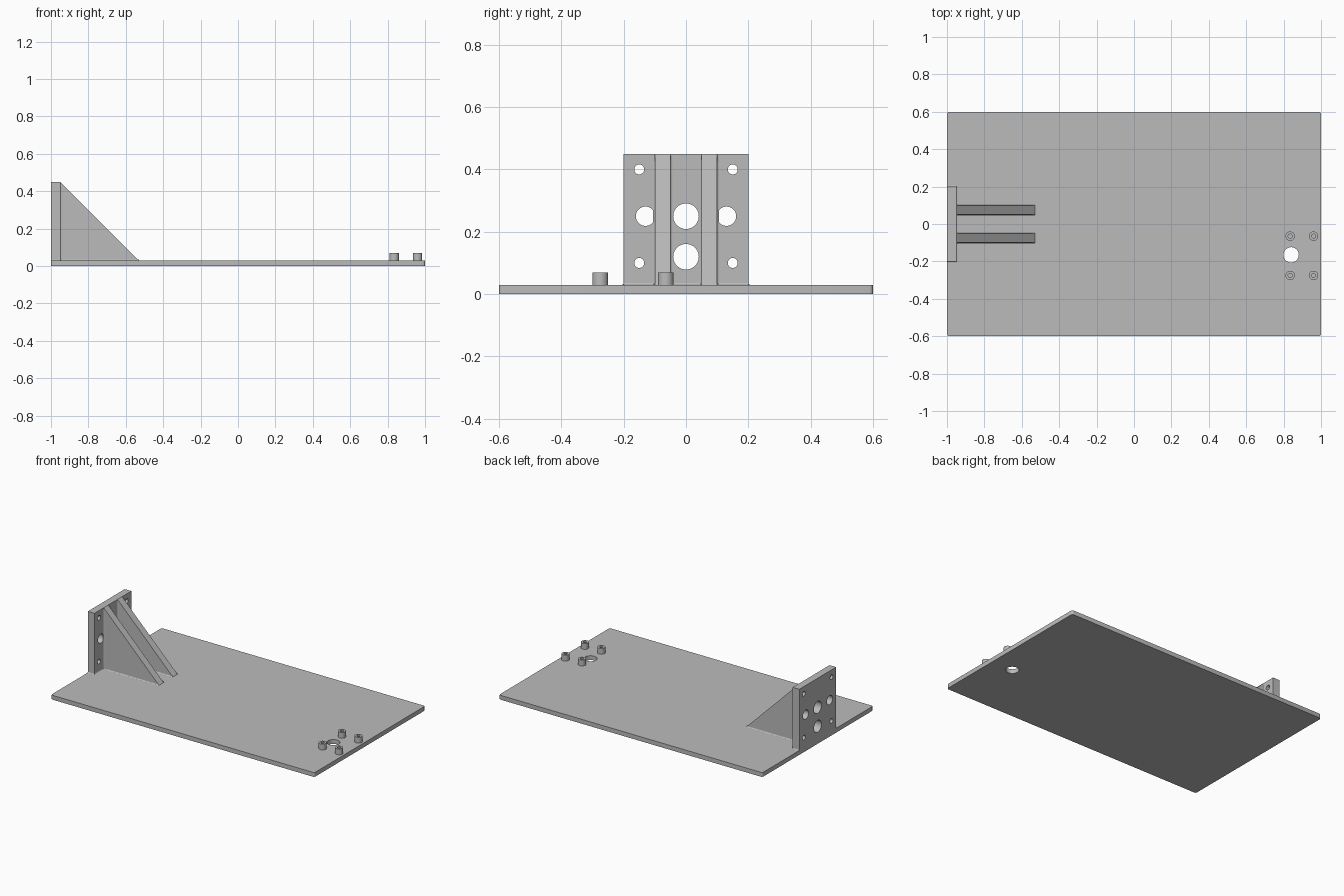
import bpy, bmesh, math
from mathutils import Vector

cube = bpy.data.objects.get("Cube")
if cube:
    bpy.data.objects.remove(cube, do_unlink=True)

grey = bpy.data.materials.new("plain grey")
grey.use_nodes = True
GREY = (0.5, 0.5, 0.5, 1)
grey.diffuse_color = GREY
grey.node_tree.nodes["Principled BSDF"].inputs["Base Color"].default_value = GREY

BASE_TOP, PLATE_TOP = 0.03, 0.45
BACK, FACE = -1.0, -0.95
RIB_TIP = -0.53
FILLET = 0.006


def prism(name, outline, along):
    """Extrude a planar outline of 3D points along a vector."""
    bm = bmesh.new()
    face = bm.faces.new([bm.verts.new(p) for p in outline])
    moved = bmesh.ops.extrude_face_region(bm, geom=[face])["geom"]
    bmesh.ops.translate(bm, vec=along, verts=[v for v in moved if isinstance(v, bmesh.types.BMVert)])
    bmesh.ops.recalc_face_normals(bm, faces=bm.faces)
    mesh = bpy.data.meshes.new(name)
    bm.to_mesh(mesh)
    bm.free()
    obj = bpy.data.objects.new(name, mesh)
    bpy.context.collection.objects.link(obj)
    mesh.materials.append(grey)
    return obj


def disc(centre, radius, u, v, steps=40):
    turns = [2 * math.pi * i / steps for i in range(steps)]
    return [Vector(centre) + radius * (math.cos(a) * Vector(u) + math.sin(a) * Vector(v)) for a in turns]


def smooth(obj):
    bpy.ops.object.select_all(action='DESELECT')
    obj.select_set(True)
    bpy.context.view_layer.objects.active = obj
    bpy.ops.object.shade_smooth_by_angle(angle=math.radians(30))


def drill(obj, outline, along):
    """Cut a hole, then discard its cutter."""
    cutter = prism("hole_cutter", outline, along)
    cutter.hide_render = True
    mod = obj.modifiers.new("hole", 'BOOLEAN')
    mod.operation, mod.solver, mod.object = 'DIFFERENCE', 'EXACT', cutter
    bpy.ops.object.select_all(action='DESELECT')
    bpy.context.view_layer.objects.active = obj
    obj.select_set(True)
    bpy.ops.object.modifier_apply(modifier=mod.name)
    bpy.data.objects.remove(cutter, do_unlink=True)


def fillet(name, corner, u, v, along):
    """Concave strip in the corner between the directions u and v."""
    c, u, v = Vector(corner), Vector(u), Vector(v)
    arc = [c + FILLET * ((1 - math.sin(a)) * u + (1 - math.cos(a)) * v)
           for a in (math.pi / 2 * i / 4 for i in range(5))]
    smooth(prism(name, [c] + arc, along))


X, Y, Z = Vector((1, 0, 0)), Vector((0, 1, 0)), Vector((0, 0, 1))

# Base board with softly rounded vertical corners and one cable hole
R = 0.012
outline = []
for i, (sx, sy) in enumerate([(1, 1), (-1, 1), (-1, -1), (1, -1)]):
    for k in range(5):
        a = math.pi / 2 * (i + k / 4)
        outline.append((sx * (1 - R) + R * math.cos(a), sy * (0.6 - R) + R * math.sin(a), 0))
base = prism("base_board", outline, Z * BASE_TOP)
drill(base, disc((0.84, -0.165, -0.1), 0.041, X, Y), Z * 0.3)
smooth(base)

# Upright mounting plate with its bolt and shaft holes
plate = prism("mounting_plate", [(BACK, y, z) for y, z in
              [(-0.2, BASE_TOP), (0.2, BASE_TOP), (0.2, PLATE_TOP), (-0.2, PLATE_TOP)]], X * (FACE - BACK))
holes = [(0, 0.25, 0.041), (0, 0.12, 0.041)]
for side in (-1, 1):
    holes += [(side * 0.13, 0.25, 0.031), (side * 0.15, 0.4, 0.016), (side * 0.15, 0.1, 0.016)]
for y, z, r in holes:
    drill(plate, disc((BACK - 0.1, y, z), r, Y, Z), X * 0.149 if abs(y) == 0.13 else X * 0.2)
    if abs(y) == 0.13:
        drill(plate, disc((FACE - 0.01, y, z), r, Y, Z), X * 0.05)
smooth(plate)

# Triangular ribs, with fillets where they meet the plate and the board
for side, label in ((-1, "right"), (1, "left")):
    inner, outer = side * 0.05, side * 0.1
    rib = prism(label + "_rib", [(FACE, inner, BASE_TOP), (RIB_TIP, inner, BASE_TOP), (FACE, inner, PLATE_TOP)],
                Y * (outer - inner))
    for y, way, edge in ((inner, -side, "inner"), (outer, side, "outer")):
        fillet(f"{label}_rib_{edge}_foot_fillet", (FACE, y, BASE_TOP), Y * way, Z, X * (RIB_TIP - FACE))
        fillet(f"{label}_rib_{edge}_plate_fillet", (FACE, y, BASE_TOP), Y * way, X,
               Z * (PLATE_TOP - BASE_TOP - FILLET))
    fillet(label + "_plate_foot_fillet", (FACE, outer, BASE_TOP), X, Z, Y * (side * 0.1))
    fillet(label + "_plate_side_fillet", (BACK, side * 0.2, BASE_TOP), Y * side, Z, X * (FACE - BACK))
fillet("middle_plate_foot_fillet", (FACE, -0.05, BASE_TOP), X, Z, Y * 0.1)

# Four hollow standoffs around the cable hole
for x, end in ((0.835, "inner"), (0.96, "outer")):
    for y, row in ((-0.065, "back"), (-0.275, "front")):
        post = prism(f"{row}_{end}_standoff", disc((x, y, BASE_TOP), 0.025, X, Y), Z * 0.04)
        drill(post, disc((x, y, BASE_TOP - 0.01), 0.011, X, Y), Z * 0.1)
        smooth(post)
